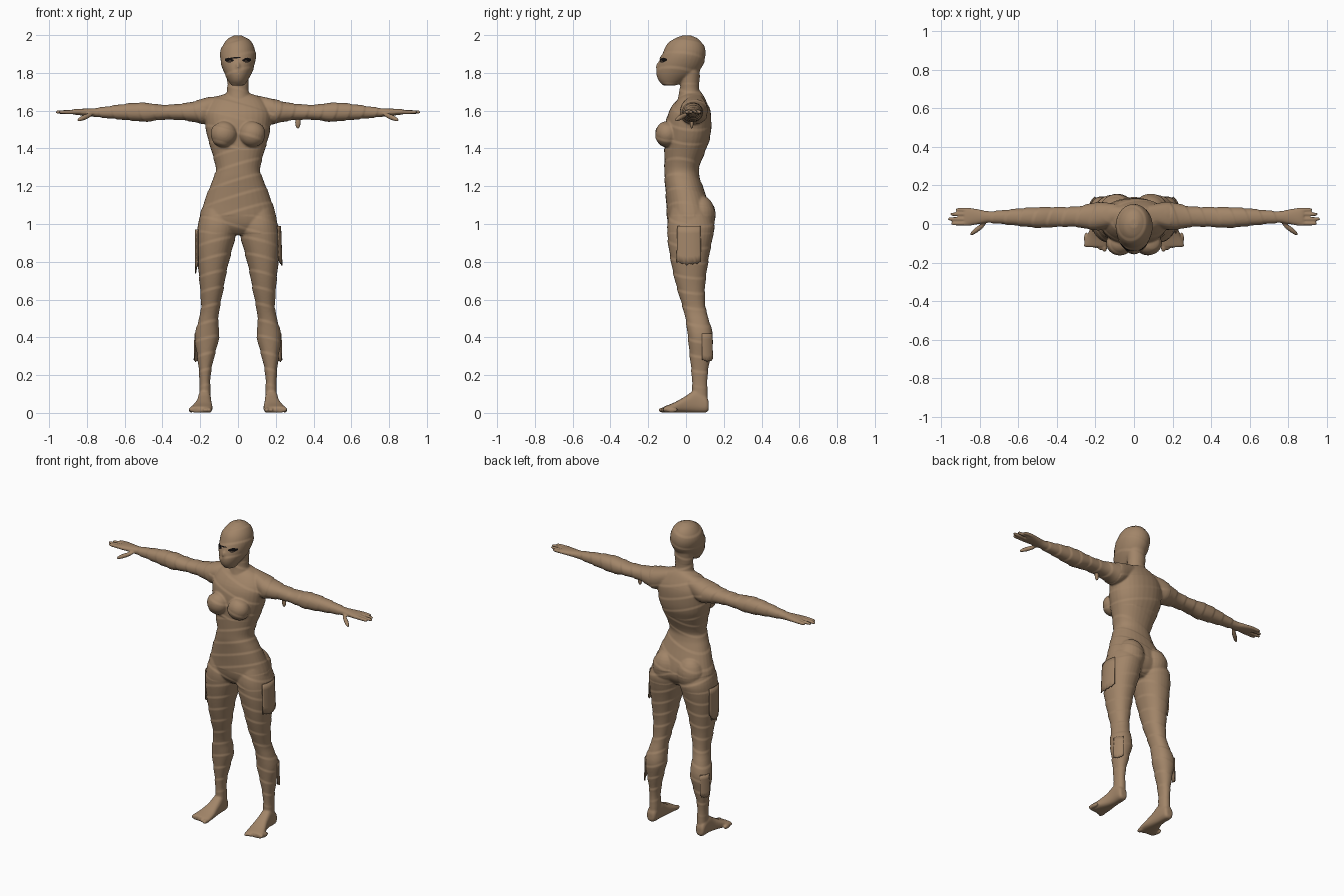
import bpy, bmesh, math
from mathutils import Vector, Matrix
from mathutils.bvhtree import BVHTree

if "Cube" in bpy.data.objects:
    bpy.data.objects.remove(bpy.data.objects["Cube"])


def material(name, rgb):
    m = bpy.data.materials.new(name)
    m.diffuse_color = (*rgb, 1)
    m.use_nodes = True
    m.node_tree.nodes["Principled BSDF"].inputs["Base Color"].default_value = m.diffuse_color
    return m


TAN = material("bandage_tan", (0.36, 0.235, 0.14))
BLACK = material("lash_black", (0.005, 0.004, 0.004))
EYE = material("eye_brown", (0.14, 0.09, 0.055))


def make_object(name, bm, mat):
    me = bpy.data.meshes.new(name)
    bm.to_mesh(me)
    bm.free()
    me.materials.append(mat)
    ob = bpy.data.objects.new(name, me)
    bpy.context.collection.objects.link(ob)
    return ob


def loft(bm, axis, stations, side=1, power=2.2, n=32, steps=4):
    """Closed skin through rings given as (position, a_min, a_max, b_min, b_max)."""
    pts = [Vector(s) for s in stations]
    ext = [pts[0]] + pts + [pts[-1]]
    fine = []
    for i in range(len(pts) - 1):
        p0, p1, p2, p3 = ext[i:i + 4]
        for k in range(steps):
            t = k / steps
            fine.append(0.5 * (2 * p1 + (p2 - p0) * t + (2 * p0 - 5 * p1 + 4 * p2 - p3) * t * t
                               + (3 * p1 - p0 - 3 * p2 + p3) * t ** 3))
    fine.append(pts[-1])
    rings = []
    for q, a0, a1, b0, b1 in fine:
        ring = []
        for j in range(n):
            ang = math.tau * j / n
            c, s = math.cos(ang), math.sin(ang)
            a = (a0 + a1) / 2 + (a1 - a0) / 2 * math.copysign(abs(c) ** (2 / power), c)
            b = (b0 + b1) / 2 + (b1 - b0) / 2 * math.copysign(abs(s) ** (2 / power), s)
            co = [a, b]
            co.insert(axis, q)
            ring.append(bm.verts.new((co[0] * side, co[1], co[2])))
        rings.append(ring)
    faces = [bm.faces.new(rings[0]), bm.faces.new(rings[-1][::-1])]
    for r0, r1 in zip(rings, rings[1:]):
        for j in range(n):
            k = (j + 1) % n
            faces.append(bm.faces.new((r0[j], r1[j], r1[k], r0[k])))
    bmesh.ops.recalc_face_normals(bm, faces=faces)


def blob(bm, loc, radii, side=1, aim=None):
    """Ellipsoid; its long z axis can be aimed along a direction."""
    loc = Vector((loc[0] * side, loc[1], loc[2]))
    rot = Matrix()
    if aim:
        rot = Vector((aim[0] * side, aim[1], aim[2])).to_track_quat('Z', 'Y').to_matrix().to_4x4()
    mat = Matrix.Translation(loc) @ rot @ Matrix.Diagonal((*radii, 1))
    bmesh.ops.create_uvsphere(bm, u_segments=24, v_segments=14, radius=1, matrix=mat)


bm = bmesh.new()
# head, nose and neck
loft(bm, 2, [(1.733, -.034, .034, -.122, -.05), (1.76, -.052, .052, -.146, .0),
             (1.8, -.073, .073, -.156, .06), (1.85, -.09, .09, -.146, .093),
             (1.9, -.095, .095, -.126, .104), (1.945, -.082, .082, -.104, .094),
             (1.98, -.055, .055, -.066, .066), (1.998, -.02, .02, -.02, .025)], power=2)
blob(bm, (0, -.146, 1.83), (.012, .014, .026))
loft(bm, 2, [(1.6, -.075, .075, -.06, .1), (1.66, -.068, .068, -.045, .09),
             (1.72, -.056, .056, -.032, .07), (1.82, -.06, .06, -.03, .075)], power=2)
# torso
loft(bm, 2, [(1.695, -.05, .05, .0, .08), (1.665, -.125, .125, -.04, .1),
             (1.6, -.172, .172, -.088, .128), (1.53, -.173, .173, -.108, .134),
             (1.46, -.162, .162, -.112, .128), (1.4, -.144, .144, -.114, .108),
             (1.3, -.118, .118, -.114, .07), (1.25, -.127, .127, -.114, .072),
             (1.2, -.148, .148, -.11, .088), (1.1, -.185, .185, -.104, .125),
             (1.03, -.204, .204, -.1, .138), (.98, -.19, .19, -.085, .12),
             (.94, -.11, .11, -.05, .08)])
for side in (1, -1):
    # bust and buttocks
    blob(bm, (.075, -.1, 1.475), (.07, .063, .068), side)
    blob(bm, (.088, .076, 1.045), (.088, .08, .105), side)
    # leg
    loft(bm, 2, [(1.08, .02, .186, -.08, .11), (1.0, .006, .211, -.098, .148),
                 (.93, .014, .22, -.098, .142), (.85, .035, .218, -.088, .126),
                 (.75, .06, .209, -.07, .11), (.65, .078, .2, -.045, .1),
                 (.55, .098, .196, -.015, .105), (.48, .104, .212, .0, .125),
                 (.4, .1, .229, .01, .143), (.3, .125, .216, .02, .13),
                 (.2, .145, .205, .03, .114), (.1, .145, .205, .033, .114),
                 (.03, .147, .205, .03, .115)], side)
    # foot and toes
    loft(bm, 1, [(.12, .16, .2, .015, .06), (.105, .148, .21, .002, .09),
                 (.05, .143, .212, .001, .12), (.0, .14, .22, .001, .09),
                 (-.06, .135, .242, .001, .056), (-.11, .137, .26, .001, .036),
                 (-.12, .145, .25, .002, .03)], side, 2.6)
    for i in range(5):
        blob(bm, (.153 + .024 * i, -.115 + .01 * i, .015), (.0145 - .001 * i, .032, .0145), side)
    # arm and palm
    loft(bm, 0, [(.08, .0, .1, 1.57, 1.684), (.17, -.03, .115, 1.528, 1.667),
                 (.23, -.028, .105, 1.54, 1.65), (.3, -.015, .09, 1.55, 1.637),
                 (.4, -.015, .088, 1.552, 1.631), (.48, -.02, .088, 1.542, 1.641),
                 (.55, -.015, .085, 1.546, 1.641), (.65, -.004, .075, 1.556, 1.629),
                 (.75, .006, .066, 1.566, 1.614), (.8, .0, .075, 1.572, 1.611),
                 (.86, -.01, .085, 1.578, 1.609), (.88, -.006, .082, 1.582, 1.605)], side)
    # fingers and thumb
    for y, tip in ((.074, .925), (.051, .952), (.026, .965), (.002, .948)):
        loft(bm, 0, [(.86, y - .01, y + .01, 1.582, 1.606), (tip - .012, y - .009, y + .009, 1.583, 1.602),
                     (tip, y - .003, y + .003, 1.588, 1.597)], side, 2, 16)
    blob(bm, (.81, -.026, 1.566), (.013, .014, .056), side, (.08, -.062, -.035))

# fuse everything into one smooth skin
raw = make_object("body_parts", bm, TAN)
rm = raw.modifiers.new("fuse", 'REMESH')
rm.mode, rm.voxel_size, rm.use_smooth_shade = 'VOXEL', .0055, True
sm = raw.modifiers.new("soften", 'SMOOTH')
sm.factor, sm.iterations = .5, 5
dg = bpy.context.evaluated_depsgraph_get()
skin = bpy.data.meshes.new_from_object(raw.evaluated_get(dg))
bpy.data.objects.remove(raw)

# overlapping bandage edges spiral along torso, limbs and head
normals = [v.normal.copy() for v in skin.vertices]
for v, nrm in zip(skin.vertices, normals):
    x, y, z = v.co
    ax = abs(x)
    if ax > .19 and z > 1.45:
        turn, fade = (ax + .35 * y - .3 * (z - 1.6)) / .075, min(1, max(0, (.78 - ax) / .05))
    else:
        lean = .3 * x * math.copysign(1, math.sin(z * 9)) if z > .95 else .25 * (ax - .15)
        turn, fade = (z + lean + .12 * y) / .082, min(1, max(0, (z - .12) / .05))
    f = turn % 1
    ridge = f / .84 if f < .84 else (1 - f) / .16
    v.co += nrm * (.0034 * ridge - .0015) * fade
for p in skin.polygons:
    p.use_smooth = True
skin.materials.clear()
skin.materials.append(TAN)
body = bpy.data.objects.new("wrapped_body", skin)
bpy.context.collection.objects.link(body)
tree = BVHTree.FromPolygons([v.co.copy() for v in skin.vertices],
                            [tuple(p.vertices) for p in skin.polygons])


def face_plate(name, x0, x1, low, high, mat, lift):
    """Thin patch between two height curves, laid on the face."""
    bm, n, m = bmesh.new(), 16, 5
    cols = []
    for i in range(n + 1):
        t = i / n
        x, zl, zh = x0 + (x1 - x0) * t, low(t), high(t)
        col = []
        for j in range(m):
            z = zl + (zh - zl) * j / (m - 1)
            hit = tree.ray_cast(Vector((x, -1, z)), Vector((0, 1, 0)))[0]
            col.append(bm.verts.new((x, hit.y - lift, z)))
        cols.append(col)
    for c0, c1 in zip(cols, cols[1:]):
        for j in range(m - 1):
            vs = (c0[j], c1[j], c1[j + 1], c0[j + 1])
            bm.faces.new(vs if x1 > x0 else vs[::-1])
    return make_object(name, bm, mat)


# eyes with dark lids, and one slanted brow strand
def arch(t):
    return math.sin(math.pi * t)


for side, label in ((1, "left"), (-1, "right")):
    face_plate(label + "_eye_lids", side * .022, side * .07, lambda t: 1.866 - .012 * arch(t),
               lambda t: 1.868 + .006 * t + .009 * arch(t), BLACK, .002)
    face_plate(label + "_eye", side * .03, side * .056, lambda t: 1.862 - .003 * arch(t),
               lambda t: 1.862 + .003 * arch(t), EYE, .0035)
face_plate("brow_strand", -.066, .012, lambda t: 1.871 + .008 * t,
           lambda t: 1.873 + .011 * t + .004 * arch(t), BLACK, .0025)


def flap(name, cx, cy, rx, ry, a0, a1, top, bottom, flare, ragged):
    """Loose strip of cloth curved around a limb, torn along its lower edge."""
    bm, n, m = bmesh.new(), 12, 6
    grid = []
    for i in range(n + 1):
        a = a0 + (a1 - a0) * i / n
        low = bottom + ragged * (abs(math.sin(i * 1.9)) * .35 + (i / n - .5) ** 2 * 2)
        col = []
        for j in range(m):
            t = j / (m - 1)
            k = 1 + flare * t
            col.append(bm.verts.new((cx + math.copysign(rx * k * math.cos(a), cx),
                                     cy + ry * k * math.sin(a), top + (low - top) * t)))
        grid.append(col)
    for c0, c1 in zip(grid, grid[1:]):
        for j in range(m - 1):
            bm.faces.new((c0[j], c0[j + 1], c1[j + 1], c1[j]))
    bmesh.ops.recalc_face_normals(bm, faces=bm.faces[:])
    ob = make_object(name, bm, TAN)
    s = ob.modifiers.new("cloth", 'SOLIDIFY')
    s.thickness, s.offset = .006, 0
    for p in ob.data.polygons:
        p.use_smooth = True


# hanging cloth on thighs and calves
flap("left_thigh_flap", .123, .018, .102, .12, -.55, .5, .99, .78, .07, .03)
flap("right_thigh_flap", -.123, .018, .102, .12, -.5, .4, .97, .735, .0, .08)
for side, label in ((1, "left"), (-1, "right")):
    flap(label + "_calf_flap", side * .165, .078, .063, .07, .1, 1.0, .42, .268, .06, .025)

# small loose end under the upper arm
bm = bmesh.new()
blob(bm, (.317, .03, 1.538), (.014, .01, .032))
end = make_object("arm_loose_end", bm, TAN)
for p in end.data.polygons:
    p.use_smooth = True
